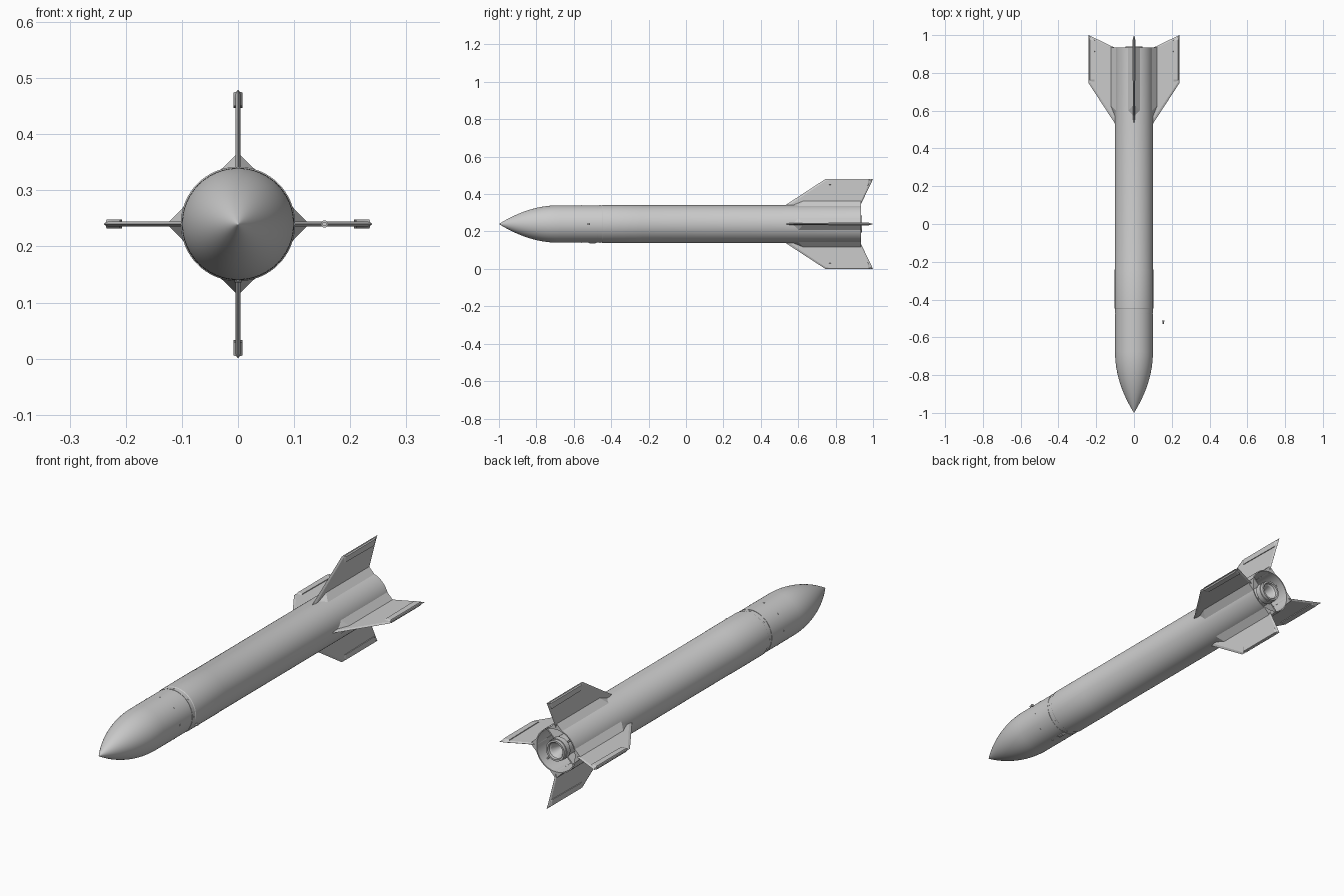
import bpy, bmesh
from math import pi, sin, cos, radians
from mathutils import Vector, Matrix

if "Cube" in bpy.data.objects:
    bpy.data.objects.remove(bpy.data.objects["Cube"])

AXIS = Vector((0, 0, 0.24))          # rocket axis runs along y at this height


def finish(bm, name, smooth=True):
    bmesh.ops.recalc_face_normals(bm, faces=bm.faces)
    me = bpy.data.meshes.new(name)
    bm.to_mesh(me)
    bm.free()
    ob = bpy.data.objects.new(name, me)
    ob.location = AXIS
    bpy.context.collection.objects.link(ob)
    if smooth:
        bpy.ops.object.select_all(action='DESELECT')
        ob.select_set(True)
        bpy.context.view_layer.objects.active = ob
        bpy.ops.object.shade_smooth_by_angle(angle=radians(25))
    return ob


def lathe(name, profile, offset=(0, 0, 0), seg=72):
    """Revolve (y, radius) points around the y axis."""
    bm = bmesh.new()
    rings = []
    for y, r in profile:
        if r == 0:
            rings.append([bm.verts.new((0, y, 0))])
        else:
            rings.append([bm.verts.new((r * cos(2 * pi * i / seg), y, r * sin(2 * pi * i / seg)))
                          for i in range(seg)])
    for a, b in zip(rings, rings[1:]):
        for i in range(seg):
            j = (i + 1) % seg
            q = [a[i % len(a)], a[j % len(a)], b[j % len(b)], b[i % len(b)]]
            bm.faces.new(list(dict.fromkeys(q)))
    bmesh.ops.translate(bm, verts=bm.verts, vec=offset)
    return finish(bm, name)


def hull(name, pts, angle):
    """Convex solid from (sideways, y, radial) points, turned about the axis."""
    bm = bmesh.new()
    for p in pts:
        bm.verts.new(p)
    res = bmesh.ops.convex_hull(bm, input=bm.verts)
    junk = [v for v in bm.verts if not v.link_faces]
    bmesh.ops.delete(bm, geom=junk, context='VERTS')
    bmesh.ops.dissolve_limit(bm, angle_limit=radians(1), verts=bm.verts, edges=bm.edges)
    bmesh.ops.rotate(bm, verts=bm.verts, matrix=Matrix.Rotation(angle, 3, 'Y'))
    return finish(bm, name, smooth=False)


def both(w, outline):
    return [(s * w, y, r) for s in (-1, 1) for y, r in outline]


def edge(outline):
    return [(0, y, r) for y, r in outline]


# Nose cone: curved ogive with a fine seam near the tip
nose = [(-1, 0)]
for i in range(1, 25):
    t = 1 - i / 24
    nose.append((-0.68 - 0.32 * t, 0.1 * (1 - t * t)))
nose[1:1] = [(-0.997, 0.0022)]
lathe("nose_cone", nose)

# Body tube: forward section, shallow seam, main section, hollow tail
lathe("body_tube", [
    (-0.68, 0.1), (-0.474, 0.1), (-0.474, 0.0985), (-0.47, 0.0985), (-0.47, 0.1),
    (-0.45, 0.1), (-0.447, 0.102), (-0.24, 0.102), (-0.237, 0.1012), (0.935, 0.1012),
    (0.935, 0.096), (0.80, 0.096), (0.80, 0)])

# Motor nozzle: outer casing, retaining collar, flared bore
lathe("motor_nozzle", [
    (0.79, 0.044), (0.90, 0.044), (0.90, 0.049), (0.925, 0.049), (0.925, 0.046),
    (0.94, 0.046), (0.94, 0.038), (0.93, 0.036), (0.925, 0.030), (0.88, 0.014),
    (0.85, 0.014), (0.85, 0)], seg=48)

# Four fins with root fairings, thickened tip strips and motor struts
plate = [(0.515, 0.09), (0.745, 0.24), (1.0, 0.24), (0.93, 0.095)]
core = [(0.545, 0.096), (0.749, 0.232), (0.986, 0.232), (0.924, 0.096)]
strip_rim = [(0.742, 0.21), (0.75, 0.237), (0.992, 0.237), (0.978, 0.207)]
strip_core = [(0.765, 0.21), (0.765, 0.234), (0.975, 0.234), (0.970, 0.207)]
for k, side in enumerate(("top", "right", "bottom", "left")):
    a = k * pi / 2
    hull(f"fin_{side}", edge(plate) + both(0.0045, core), a)
    hull(f"fin_tip_strip_{side}", edge(strip_rim) + both(0.008, strip_core), a)
    fairing = [(0, 0.56, 0.099), (0, 0.63, 0.127), (0, 0.935, 0.127)]
    hull(f"fin_fairing_{side}", fairing + both(0.032, [(0.60, 0.0955), (0.935, 0.0955)]), a)
    hull(f"motor_strut_{side}",
         both(0.003, [(0.80, 0.042), (0.80, 0.098), (0.90, 0.042), (0.90, 0.098)]), a + pi / 4)

# Small screws around the forward section
for k in range(8):
    a = k * pi / 4
    for y in (-0.46, -0.56):
        hull("screw", both(0.003, [(y - 0.003, 0.097), (y + 0.003, 0.097),
                                   (y - 0.002, 0.1015), (y + 0.002, 0.1015)]), a)

# Guide lug under the body
hull("guide_lug", both(0.006, [(-0.525, 0.098), (-0.475, 0.098),
                               (-0.515, 0.104), (-0.485, 0.104)]), pi)

# Loose pin beside the nose
lathe("side_pin", [(-0.53, 0), (-0.53, 0.004), (-0.517, 0.004), (-0.517, 0.0065),
                   (-0.512, 0.0065), (-0.512, 0)], offset=(0.154, 0, 0), seg=20)
